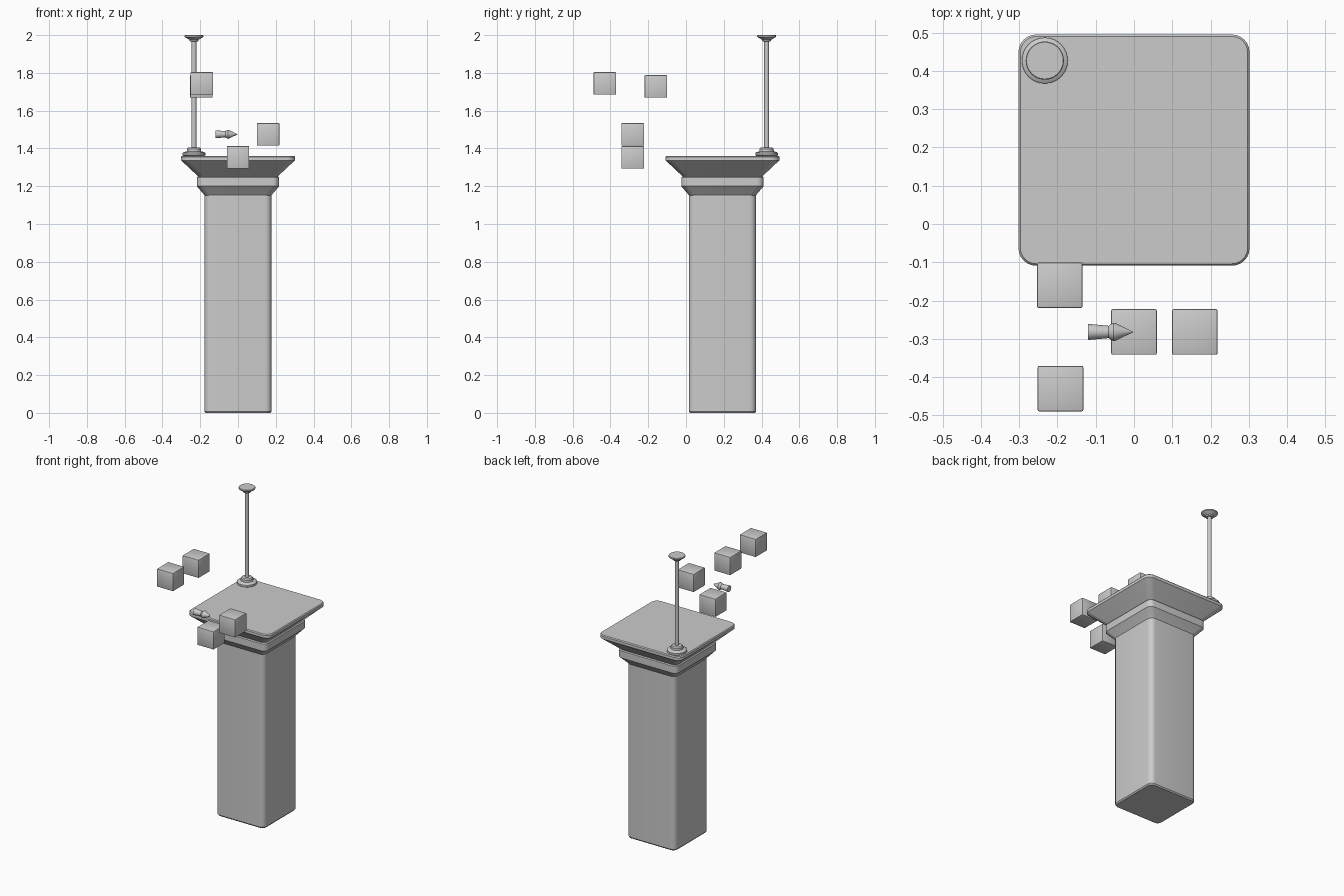
import bpy, bmesh, math
from mathutils import Matrix

if "Cube" in bpy.data.objects:
    bpy.data.objects.remove(bpy.data.objects["Cube"])

CY = 0.193  # depth centre of the pedestal


def finish(bm, name, angle=30):
    bmesh.ops.recalc_face_normals(bm, faces=bm.faces[:])
    me = bpy.data.meshes.new(name)
    bm.to_mesh(me)
    bm.free()
    ob = bpy.data.objects.new(name, me)
    bpy.context.collection.objects.link(ob)
    bpy.ops.object.select_all(action='DESELECT')
    ob.select_set(True)
    bpy.context.view_layer.objects.active = ob
    bpy.ops.object.shade_smooth_by_angle(angle=math.radians(angle))
    return ob


def loft(rings, bm):
    # bridge equal-length loops and cap both ends
    loops = [[bm.verts.new(p) for p in r] for r in rings]
    n = len(loops[0])
    for a, b in zip(loops, loops[1:]):
        for i in range(n):
            bm.faces.new((a[i], a[(i + 1) % n], b[(i + 1) % n], b[i]))
    bm.faces.new(loops[0][::-1])
    bm.faces.new(loops[-1])


def rounded_square(half, radius, z, seg=6):
    pts = []
    for k, (sx, sy) in enumerate(((1, 1), (-1, 1), (-1, -1), (1, -1))):
        for i in range(seg + 1):
            a = math.pi / 2 * (k + i / seg)
            pts.append((sx * (half - radius) + radius * math.cos(a),
                        CY + sy * (half - radius) + radius * math.sin(a), z))
    return pts


def square_loft(name, sections):
    bm = bmesh.new()
    loft([rounded_square(*s) for s in sections], bm)
    return finish(bm, name)


def turned(name, profile, loc, seg=32, rot=None):
    bm = bmesh.new()
    loft([[(r * math.cos(2 * math.pi * i / seg), r * math.sin(2 * math.pi * i / seg), z)
           for i in range(seg)] for r, z in profile], bm)
    if rot:
        bmesh.ops.transform(bm, matrix=rot, verts=bm.verts[:])
    ob = finish(bm, name)
    ob.location = loc
    return ob


# Pedestal shaft, collar and flared top
square_loft("pedestal_shaft", [(0.172, 0.028, 0), (0.178, 0.034, 0.008), (0.178, 0.034, 1.16)])
square_loft("pedestal_collar", [(0.176, 0.032, 1.15), (0.182, 0.034, 1.158), (0.218, 0.034, 1.2),
                                (0.218, 0.034, 1.247), (0.212, 0.03, 1.252)])
square_loft("pedestal_top", [(0.208, 0.03, 1.25), (0.213, 0.032, 1.254), (0.296, 0.042, 1.332),
                             (0.302, 0.046, 1.337), (0.302, 0.046, 1.355), (0.297, 0.042, 1.361)])

# Pole with stepped foot and flared cap
turned("pole", [(0.054, 1.36), (0.06, 1.364), (0.06, 1.376), (0.055, 1.38), (0.038, 1.385),
                (0.037, 1.398), (0.031, 1.404), (0.013, 1.406), (0.013, 1.966),
                (0.023, 1.968), (0.025, 1.976), (0.046, 1.988), (0.05, 1.991),
                (0.05, 1.998), (0.048, 2.0)], (-0.233, 0.427, 0))

# Floating cubes
for name, loc in (("cube_back", (-0.194, -0.16, 1.728)),
                  ("cube_front", (-0.192, -0.43, 1.744)),
                  ("cube_low", (0, -0.282, 1.353)),
                  ("cube_right", (0.159, -0.282, 1.475))):
    bm = bmesh.new()
    bmesh.ops.create_cube(bm, size=0.119)
    bmesh.ops.bevel(bm, geom=bm.edges[:], offset=0.004, segments=2, profile=0.5, affect='EDGES')
    finish(bm, name, 40).location = loc

# Pointer cone on a tapered handle, aimed along +x
turned("pointer", [(0.02, -0.12), (0.021, -0.118), (0.016, -0.066), (0.02, -0.061),
                   (0.024, -0.053), (0.023, -0.048), (0.0008, -0.003)],
       (0, -0.282, 1.475), 24, Matrix.Rotation(math.pi / 2, 4, 'Y'))
